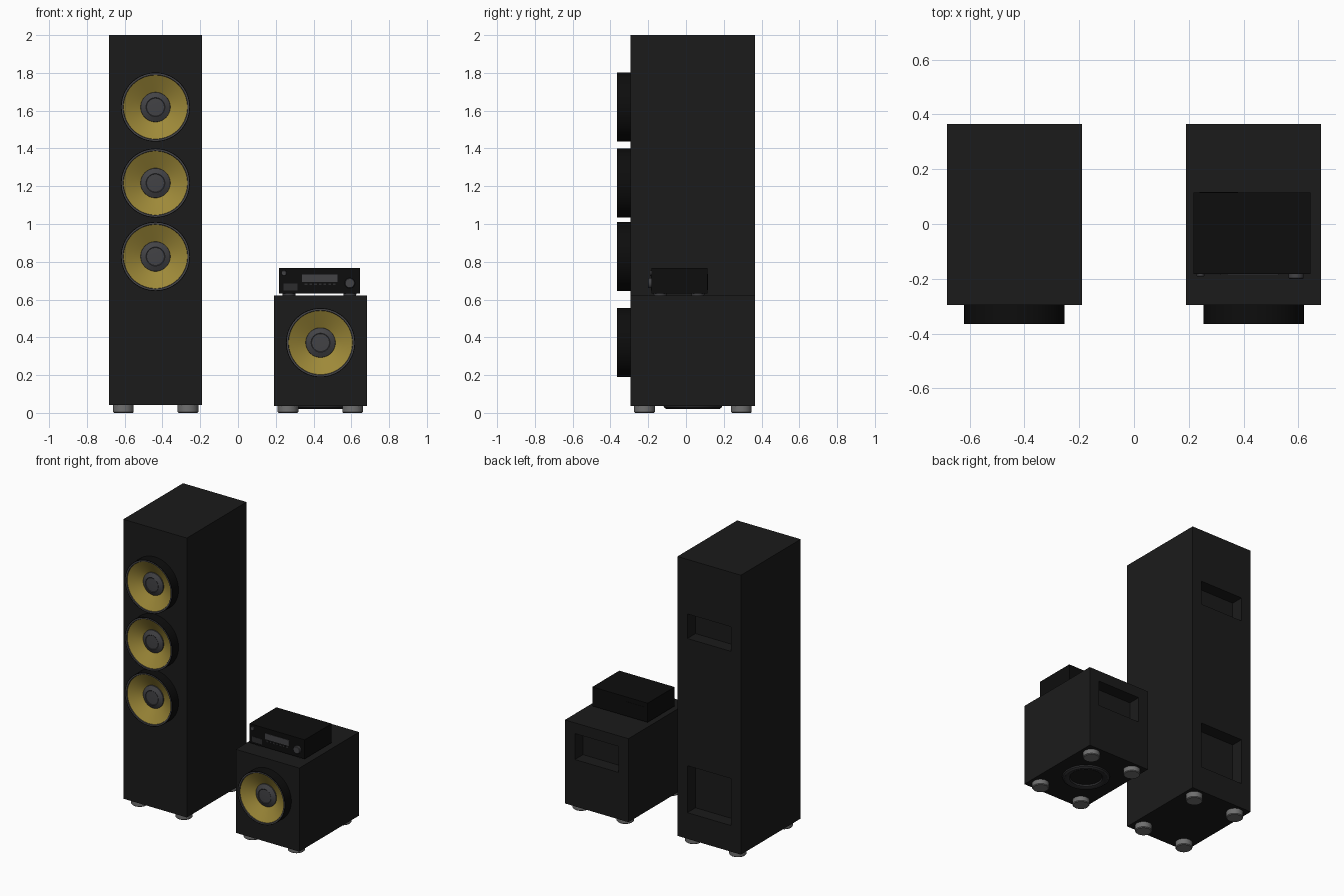
import bpy, bmesh, math
from mathutils import Matrix, Vector

if "Cube" in bpy.data.objects:
    bpy.data.objects.remove(bpy.data.objects["Cube"])


def material(name, r, g, b):
    m = bpy.data.materials.new(name)
    m.diffuse_color = (r, g, b, 1)
    m.use_nodes = True
    m.node_tree.nodes["Principled BSDF"].inputs["Base Color"].default_value = m.diffuse_color
    return m


CABINET = material("cabinet_black", 0.011, 0.011, 0.011)
BLACK = material("deep_black", 0.004, 0.004, 0.004)
CONE = material("cone_yellow", 0.34, 0.25, 0.04)
GREY = material("cap_grey", 0.055, 0.055, 0.06)
TRIM = material("trim_dark", 0.025, 0.025, 0.027)
METAL = material("foot_grey", 0.16, 0.16, 0.16)


def finish(name, bm, mat, smooth=False):
    bmesh.ops.recalc_face_normals(bm, faces=bm.faces)
    me = bpy.data.meshes.new(name)
    bm.to_mesh(me)
    bm.free()
    ob = bpy.data.objects.new(name, me)
    bpy.context.collection.objects.link(ob)
    if mat:
        me.materials.append(mat)
    bpy.ops.object.select_all(action='DESELECT')
    ob.select_set(True)
    bpy.context.view_layer.objects.active = ob
    if smooth:
        bpy.ops.object.shade_smooth_by_angle(angle=math.radians(30))
    return ob


def box(name, x, y, z, mat):
    """Box from (min, max) ranges."""
    bm = bmesh.new()
    bmesh.ops.create_cube(bm, size=1)
    for v in bm.verts:
        v.co = Vector([r[0] + (c + 0.5) * (r[1] - r[0]) for c, r in zip(v.co, (x, y, z))])
    return finish(name, bm, mat)


def lathe(name, profile, origin, mat, forward=False, steps=48):
    """Spin (radius, height) points about z; forward turns the axis to -y."""
    bm = bmesh.new()
    vs = [bm.verts.new((r, 0, h)) for r, h in profile]
    es = [bm.edges.new(p) for p in zip(vs, vs[1:])]
    bmesh.ops.spin(bm, geom=vs + es, cent=(0, 0, 0), axis=(0, 0, 1),
                   angle=math.tau, steps=steps, use_duplicate=False)
    bmesh.ops.remove_doubles(bm, verts=bm.verts, dist=1e-5)
    rot = Matrix.Rotation(math.pi / 2, 4, 'X') if forward else Matrix()
    bm.transform(Matrix.Translation(origin) @ rot)
    ob = finish(name, bm, mat, True)
    return ob


def cabinet(name, cx, z, recesses):
    """Cabinet with box recesses cut into the back face."""
    body = box(name, (cx - 0.246, cx + 0.246), (-0.295, 0.366), z, CABINET)
    for lo, hi in recesses:
        cut = box("recess_cutter", (cx - 0.169, cx + 0.169), (0.276, 0.46), (lo, hi), CABINET)
        cut.hide_render = True
        bpy.context.view_layer.objects.active = body
        mod = body.modifiers.new("recess", 'BOOLEAN')
        mod.operation = 'DIFFERENCE'
        mod.object = cut
        bpy.ops.object.modifier_apply(modifier=mod.name)
        bpy.data.objects.remove(cut, do_unlink=True)
    # round feet
    for dx in (-0.171, 0.171):
        for y in (-0.22, 0.293):
            h = z[0]
            lathe(name + "_foot", [(0, 0), (0.05, 0), (0.055, 0.005), (0.055, h), (0, h)],
                  (cx + dx, y, 0), METAL, steps=32)


def driver(name, cx, z):
    """Protruding speaker driver, axis toward the front."""
    o = (cx, -0.295, z)
    lathe(name + "_housing", [(0.183, 0), (0.183, 0.07), (0.179, 0.07)], o, BLACK, True, 64)
    lathe(name + "_rim", [(0.179, 0.07), (0.171, 0.07), (0.169, 0.064)], o, GREY, True, 64)
    lathe(name + "_cone", [(0.169, 0.064), (0.076, 0.012)], o, CONE, True, 64)
    lathe(name + "_dust_cap", [(0.079, 0.012), (0.078, 0.02), (0.05, 0.034),
                               (0.047, 0.032), (0, 0.034)], o, GREY, True)


# tall tower and small subwoofer
cabinet("tower_cabinet", -0.436, (0.043, 2.0), [(1.446, 1.618), (0.226, 0.555)])
cabinet("subwoofer_cabinet", 0.436, (0.037, 0.622), [(0.365, 0.547)])
for i, z in enumerate((1.619, 1.217, 0.828)):
    driver(f"tower_driver_{i + 1}", -0.437, z)
driver("subwoofer_driver", 0.437, 0.372)

# ring under the subwoofer
lathe("bass_port_ring", [(0.155, 0.038), (0.152, 0.028), (0.14, 0.02), (0.122, 0.02),
                         (0.108, 0.027), (0.102, 0.038)], (0.437, 0.036, 0), TRIM)

# amplifier on top of the subwoofer
F = -0.183
box("amplifier_body", (0.217, 0.645), (F, 0.115), (0.633, 0.767), BLACK)
for x in (0.27, 0.592):
    for y in (-0.137, 0.063):
        lathe("amplifier_foot", [(0, 0.621), (0.033, 0.621), (0.035, 0.634), (0, 0.634)],
              (x, y, 0), GREY, steps=24)
box("amplifier_display", (0.339, 0.527), (F - 0.003, F + 0.01), (0.692, 0.733), GREY)
box("amplifier_side_panel", (0.24, 0.315), (F - 0.003, F + 0.01), (0.648, 0.684), TRIM)
for i in range(7):
    x = 0.36 + i * 0.025
    box("amplifier_button", (x - 0.007, x + 0.007), (F - 0.004, F + 0.01), (0.676, 0.686), TRIM)
for name, x, z, r, h in (("volume_knob", 0.592, 0.687, 0.027, 0.018),
                         ("power_knob", 0.243, 0.74, 0.014, 0.008)):
    lathe(name, [(r, -0.005), (r, h * 0.8), (r * 0.88, h), (0, h)], (x, F, z), GREY, True, 32)
box("amplifier_rear_panel", (0.24, 0.38), (0.105, 0.117), (0.65, 0.735), BLACK)
